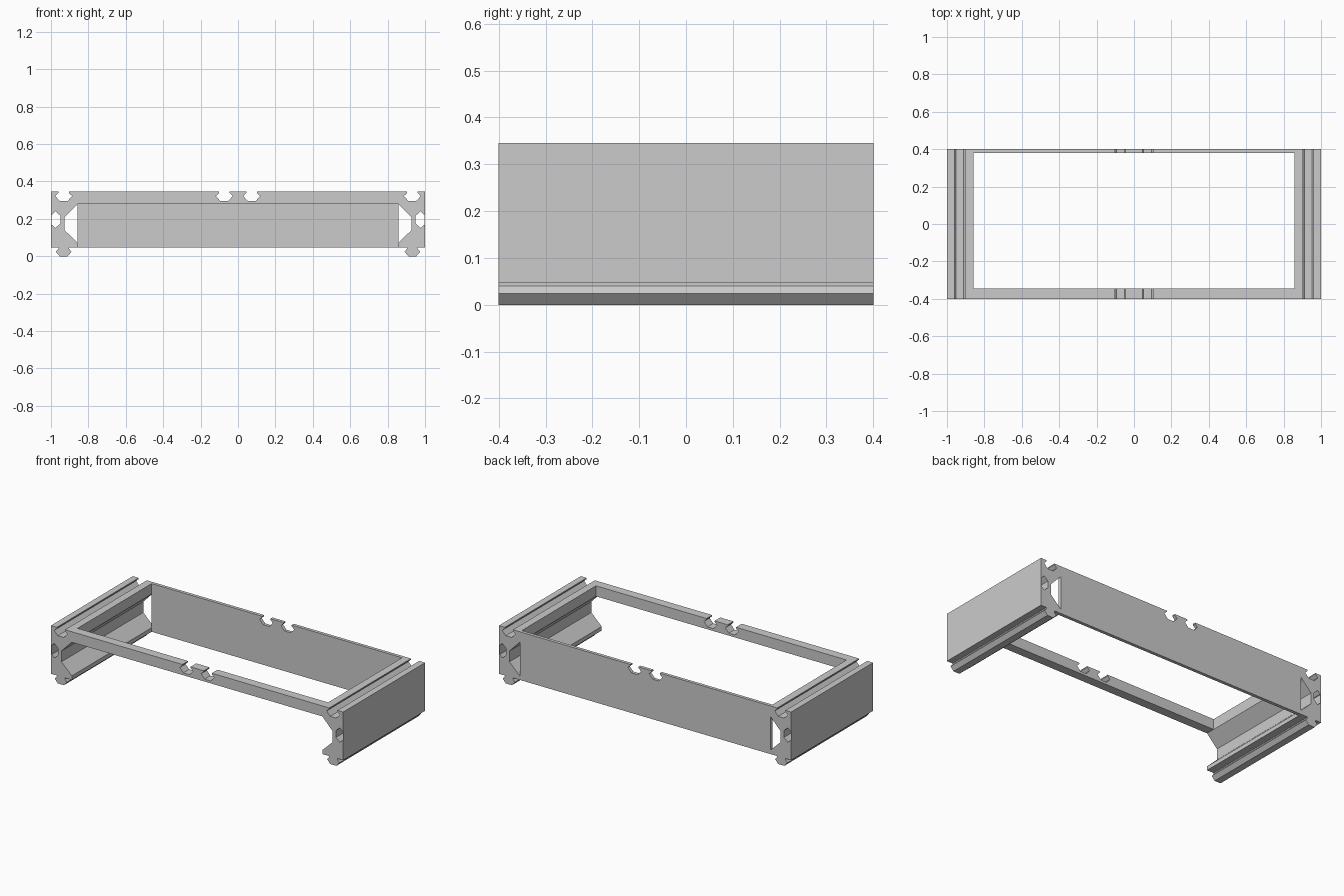
import bpy
import bmesh

cube = bpy.data.objects.get("Cube")
if cube:
    bpy.data.objects.remove(cube, do_unlink=True)

grey = bpy.data.materials.new("plain_grey")
grey.use_nodes = True
colour = (0.6, 0.6, 0.6, 1)
grey.diffuse_color = colour
grey.node_tree.nodes["Principled BSDF"].inputs["Base Color"].default_value = colour

BASE, TOP, LEDGE = 0.047, 0.345, 0.28
HALF_DEPTH, INNER = 0.4, 0.857
MID = (BASE + TOP) / 2
RAIL_X = 0.932      # centre line of the foot and the top groove
NOTCH_X = 0.073     # centre line of the middle notches


def key(grow=0.0):
    """Half-hexagon key outline as (offset along edge, depth) pairs."""
    half = [(0.028, 0), (0.028, 0.007), (0.042 + grow, 0.023), (0.021, 0.047 + grow)]
    return [(-a, d) for a, d in half] + half[::-1]


def prism(name, outline, y0, y1, side=1):
    """Extrude an x-z outline from y0 to y1, mirrored if side is -1."""
    bm = bmesh.new()
    face = bm.faces.new([bm.verts.new((side * x, y0, z)) for x, z in outline])
    extruded = bmesh.ops.extrude_face_region(bm, geom=[face])["geom"]
    verts = [v for v in extruded if isinstance(v, bmesh.types.BMVert)]
    bmesh.ops.translate(bm, verts=verts, vec=(0, y1 - y0, 0))
    bmesh.ops.recalc_face_normals(bm, faces=bm.faces)
    mesh = bpy.data.meshes.new(name)
    bm.to_mesh(mesh)
    bm.free()
    mesh.materials.append(grey)
    obj = bpy.data.objects.new(name, mesh)
    bpy.context.collection.objects.link(obj)
    return obj


# Side rail profile: foot below, slot outside, groove on top, hollow inside
rail = [(INNER, BASE)]
rail += [(RAIL_X + a, BASE - d) for a, d in key()]
rail += [(1, BASE)]
rail += [(1 - d, MID + a) for a, d in key(0.003)]
rail += [(1, TOP)]
rail += [(RAIL_X - a, TOP - d) for a, d in key(0.003)]
rail += [(INNER, TOP), (INNER, LEDGE), (0.928, 0.207), (0.928, 0.14), (INNER, 0.072)]

# Thin strip closing the outer slot, flush with the rail
strip = [(x, MID + z) for x, z in ((0.997, -0.028), (1, -0.028), (1, 0.028), (0.997, 0.028))]

for label, side in (("left", 1), ("right", -1)):
    prism(label + "_rail", rail, -HALF_DEPTH, HALF_DEPTH, side)
    prism(label + "_slot_cover", strip, -HALF_DEPTH, HALF_DEPTH, side)


def crossbar(bottom):
    """Bar between the rails with two keyed notches in its top edge."""
    outline = [(-INNER, bottom), (INNER, bottom), (INNER, TOP)]
    for centre in (NOTCH_X, -NOTCH_X):
        outline += [(centre - a, TOP - d) for a, d in key(0.003)]
    return outline + [(-INNER, TOP)]


# Slim front bar and tall back panel
prism("front_bar", crossbar(LEDGE), -HALF_DEPTH, -0.344)
prism("back_panel", crossbar(BASE), 0.38, HALF_DEPTH)
